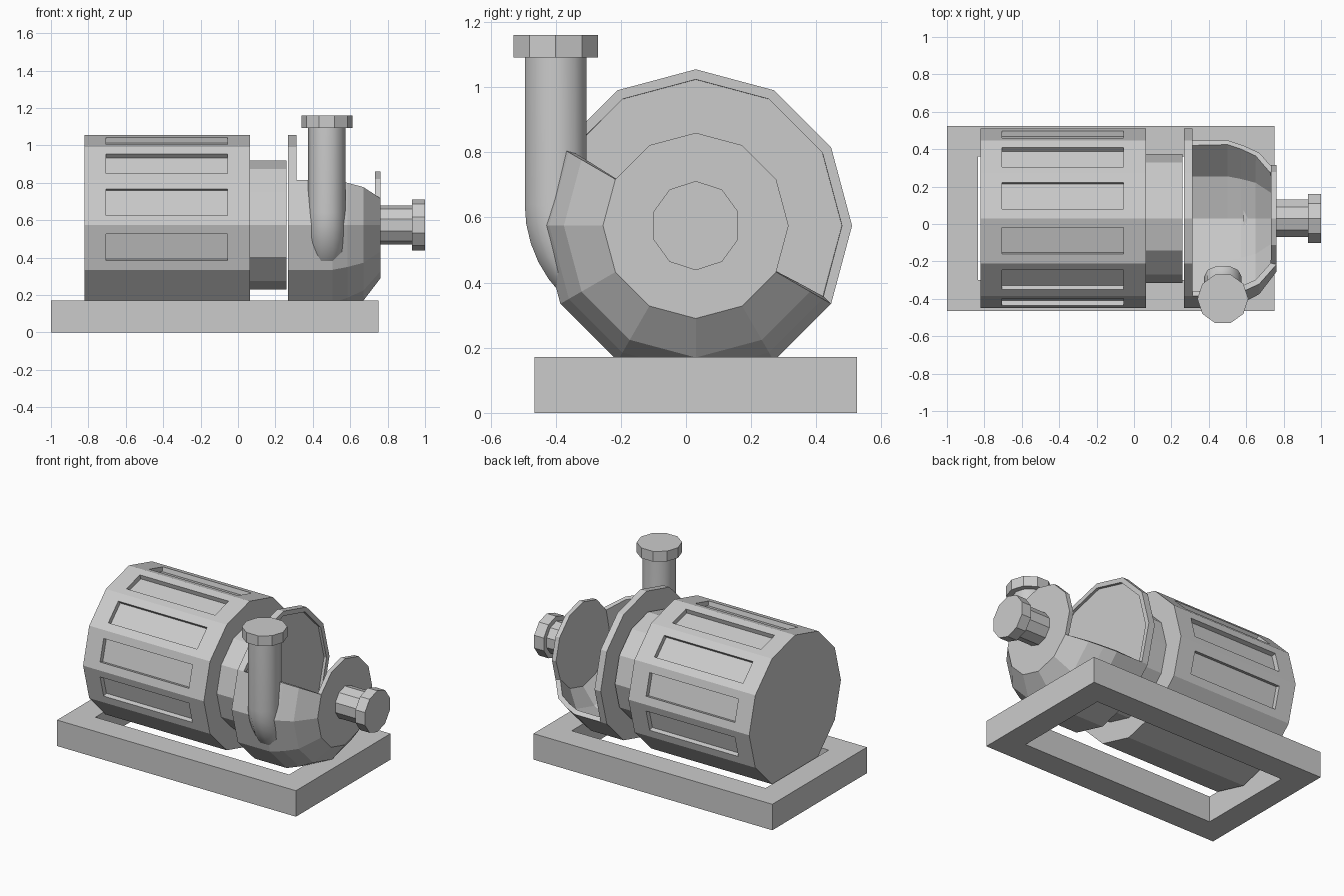
import bpy, bmesh
from math import sin, cos, pi, radians
from mathutils import Vector

cube = bpy.data.objects.get("Cube")
if cube:
    bpy.data.objects.remove(cube, do_unlink=True)

GREY = 0.6
mat = bpy.data.materials.new("plain_grey")
mat.use_nodes = True
mat.diffuse_color = (GREY, GREY, GREY, 1)
mat.node_tree.nodes["Principled BSDF"].inputs["Base Color"].default_value = (GREY, GREY, GREY, 1)

AXIS_Y, AXIS_Z = 0.03, 0.575   # shared axis of motor, casing and inlet


def finish(name, bm):
    bmesh.ops.recalc_face_normals(bm, faces=bm.faces[:])
    mesh = bpy.data.meshes.new(name)
    bm.to_mesh(mesh)
    bm.free()
    mesh.materials.append(mat)
    obj = bpy.data.objects.new(name, mesh)
    bpy.context.collection.objects.link(obj)
    return obj


def ring_x(x, r, n):
    """Polygon around the machine axis, one corner at the top."""
    return [Vector((x, AXIS_Y + r * cos(pi / 2 + 2 * pi * i / n),
                    AXIS_Z + r * sin(pi / 2 + 2 * pi * i / n))) for i in range(n)]


def ring_at(center, r, n, v):
    """Polygon spanned by the x direction and the vector v."""
    return [center + r * (Vector((1, 0, 0)) * cos(2 * pi * i / n) + v * sin(2 * pi * i / n))
            for i in range(n)]


def loft(rings):
    bm = bmesh.new()
    loops = [[bm.verts.new(p) for p in ring] for ring in rings]
    n = len(loops[0])
    for a, b in zip(loops, loops[1:]):
        for i in range(n):
            j = (i + 1) % n
            bm.faces.new((a[i], a[j], b[j], b[i]))
    bm.faces.new(loops[0])
    bm.faces.new(loops[-1])
    bmesh.ops.recalc_face_normals(bm, faces=bm.faces[:])
    return bm


# Base frame: open rectangle
bm = bmesh.new()
levels = []
for z in (0, 0.172):
    for inset in (0, 0.165):
        x0, x1, y0, y1 = -1 + inset, 0.75 - inset, -0.465 + inset, 0.525 - inset
        levels.append([bm.verts.new((x, y, z)) for x, y in
                       ((x0, y0), (x1, y0), (x1, y1), (x0, y1))])
low_out, low_in, top_out, top_in = levels
for a, b in ((low_out, low_in), (low_in, top_in), (top_in, top_out), (top_out, low_out)):
    for i in range(4):
        j = (i + 1) % 4
        bm.faces.new((a[i], a[j], b[j], b[i]))
finish("base_frame", bm)

# Motor body with sunken cooling slots on all but the lower faces
bm = loft([ring_x(-0.82, 0.48, 12), ring_x(0.065, 0.48, 12)])
slots = [f for f in bm.faces if len(f.verts) == 4 and f.normal.z > -0.5]
bmesh.ops.inset_individual(bm, faces=slots, thickness=0.072)
for f in slots:
    for v in f.verts:
        v.co.x = -0.705 if v.co.x < -0.4 else -0.055
for f in bmesh.ops.extrude_discrete_faces(bm, faces=slots)["faces"]:
    f.normal_update()
    shift = f.normal * -0.03
    for v in f.verts:
        v.co += shift
finish("motor_body", bm)

# Neck between motor and pump
finish("motor_neck", loft([ring_x(0.065, 0.345, 12), ring_x(0.258, 0.345, 12)]))

# Pump casing: full back plate and front plate, joined by a half shell
profile = [(0.268, 0.48), (0.313, 0.48), (0.505, 0.48), (0.585, 0.45), (0.67, 0.405), (0.762, 0.285)]
bm = bmesh.new()
rings = [[bm.verts.new(p) for p in ring_x(x, r, 12)] for x, r in profile]
bm.faces.new(rings[0])
bm.faces.new(rings[-1])
for k, (a, b) in enumerate(zip(rings, rings[1:])):
    for i in range(12):
        if k == 0 or 2 <= i < 8:
            j = (i + 1) % 12
            bm.faces.new((a[i], a[j], b[j], b[i]))
bmesh.ops.delete(bm, geom=[v for v in bm.verts if not v.link_faces], context='VERTS')
casing = finish("pump_casing", bm)
shell = casing.modifiers.new("wall", 'SOLIDIFY')
shell.thickness = 0.03
shell.offset = -1
shell.use_even_offset = True

# Inlet on the axis
finish("inlet_pipe", loft([ring_x(0.75, 0.105, 10), ring_x(0.935, 0.105, 10)]))
finish("inlet_flange", loft([ring_x(0.93, 0.137, 10), ring_x(1.0, 0.137, 10)]))

# Outlet pipe: vertical, bending into the casing
PX, PY, BEND_Z, BEND_R = 0.475, -0.4, 0.64, 0.3
rings = [ring_at(Vector((PX, PY, 1.1)), 0.1, 10, Vector((0, 1, 0)))]
for k in range(7):
    t = radians(53) * k / 6
    v = Vector((0, cos(t), sin(t)))
    hub = Vector((PX, PY + BEND_R, BEND_Z))
    rings.append(ring_at(hub - v * BEND_R, 0.1, 10, v))
pipe = finish("outlet_pipe", loft(rings))
bpy.ops.object.select_all(action='DESELECT')
pipe.select_set(True)
bpy.context.view_layer.objects.active = pipe
bpy.ops.object.shade_smooth_by_angle(angle=radians(40))

finish("outlet_flange", loft([ring_at(Vector((PX, PY, z)), 0.136, 10, Vector((0, 1, 0)))
                              for z in (1.092, 1.16)]))
